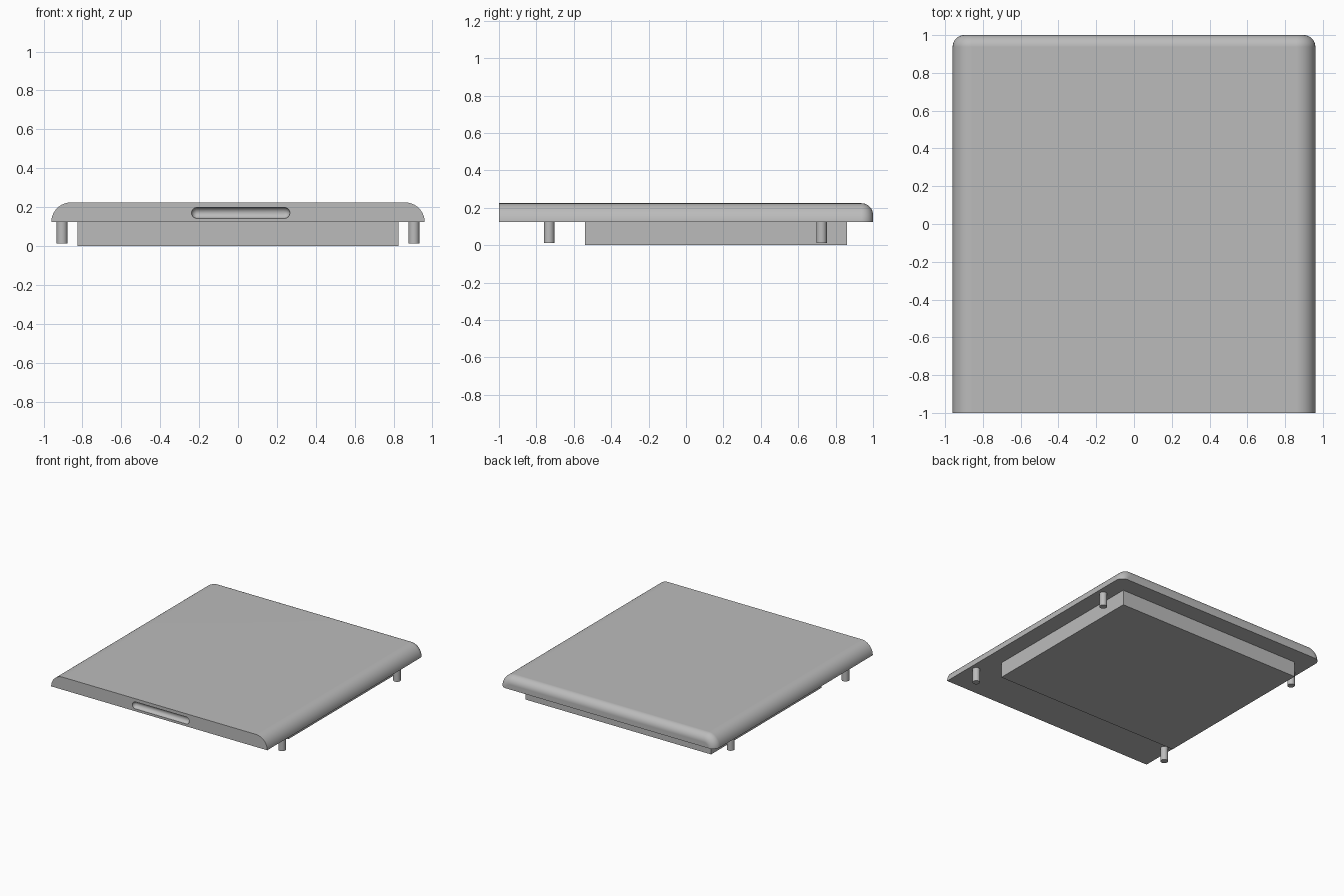
import bpy, bmesh, math
from mathutils import Matrix, Vector

cube = bpy.data.objects.get("Cube")
if cube:
    bpy.data.objects.remove(cube, do_unlink=True)

# Single grey material
grey = bpy.data.materials.new("plain_grey")
grey.use_nodes = True
colour = (0.5, 0.5, 0.5, 1)
grey.diffuse_color = colour
grey.node_tree.nodes["Principled BSDF"].inputs["Base Color"].default_value = colour

HALF_W, HALF_L = 0.96, 1.0
LID_Z, LID_TOP = 0.123, 0.224
SIDE_R = LID_TOP - LID_Z
BACK_R = 0.062


def make(name, bm):
    bmesh.ops.recalc_face_normals(bm, faces=bm.faces)
    mesh = bpy.data.meshes.new(name)
    bm.to_mesh(mesh)
    bm.free()
    obj = bpy.data.objects.new(name, mesh)
    bpy.context.collection.objects.link(obj)
    mesh.materials.append(grey)
    return obj


def activate(obj):
    bpy.ops.object.select_all(action='DESELECT')
    obj.select_set(True)
    bpy.context.view_layer.objects.active = obj


def smooth(obj):
    activate(obj)
    bpy.ops.object.shade_smooth_by_angle(angle=math.radians(30))


def lid_ring(bm, y, inset, steps=16):
    """Flat-bottomed cross-section with quarter-round sides."""
    r = SIDE_R - inset
    cx = HALF_W - SIDE_R
    angles = [math.pi / 2 * i / steps for i in range(steps + 1)]
    right = [(cx + r * math.cos(a), LID_Z + r * math.sin(a)) for a in angles]
    left = [(-x, z) for x, z in reversed(right)]
    return [bm.verts.new((x, y, z)) for x, z in right + left]


# Lid: section lofted front to back, with a rounded rear edge
bm = bmesh.new()
rings = [lid_ring(bm, -HALF_L, 0)]
for i in range(13):
    t = math.pi / 2 * i / 12
    rings.append(lid_ring(bm, HALF_L - BACK_R + BACK_R * math.sin(t),
                          BACK_R * (1 - math.cos(t))))
for a, b in zip(rings, rings[1:]):
    for j in range(len(a) - 1):
        bm.faces.new((a[j], a[j + 1], b[j + 1], b[j]))
bm.faces.new(rings[0])
bm.faces.new(rings[-1])
bm.faces.new([r[0] for r in rings] + [r[-1] for r in reversed(rings)])
lid = make("lid", bm)

# Finger groove: capsule cut out of the front face
GROOVE_R = 0.028
bm = bmesh.new()
for x in (-0.211, 0.239):
    bmesh.ops.create_uvsphere(bm, u_segments=32, v_segments=16, radius=GROOVE_R,
                              matrix=Matrix.Translation((x, -HALF_L, 0.17)))
hull = bmesh.ops.convex_hull(bm, input=bm.verts)
inside = {v for v in hull["geom_interior"] if isinstance(v, bmesh.types.BMVert)}
bmesh.ops.delete(bm, geom=list(inside), context='VERTS')
cutter = make("groove_cutter", bm)
cutter.hide_render = True

cut = lid.modifiers.new("finger_groove", 'BOOLEAN')
cut.operation = 'DIFFERENCE'
cut.solver = 'EXACT'
cut.object = cutter
activate(lid)
bpy.ops.object.modifier_apply(modifier=cut.name)
bpy.data.objects.remove(cutter, do_unlink=True)
smooth(lid)
lid.modifiers.new("even_shading", 'WEIGHTED_NORMAL').keep_sharp = True

# Base block under the lid
bm = bmesh.new()
size = Vector((1.65, 1.40, LID_Z))
bmesh.ops.create_cube(bm, size=1, matrix=Matrix.Translation((0, 0.16, LID_Z / 2))
                      @ Matrix.Diagonal(size).to_4x4())
make("base_block", bm)

# Four pegs
PEG_BOTTOM = 0.012
for side, x in (("left", 0.905), ("right", -0.905)):
    for end, y in (("front", -0.732), ("back", 0.725)):
        bm = bmesh.new()
        bmesh.ops.create_cone(
            bm, cap_ends=True, segments=32, radius1=0.028, radius2=0.028,
            depth=LID_Z - PEG_BOTTOM,
            matrix=Matrix.Translation((x, y, (LID_Z + PEG_BOTTOM) / 2)))
        smooth(make(f"{end}_{side}_peg", bm))
